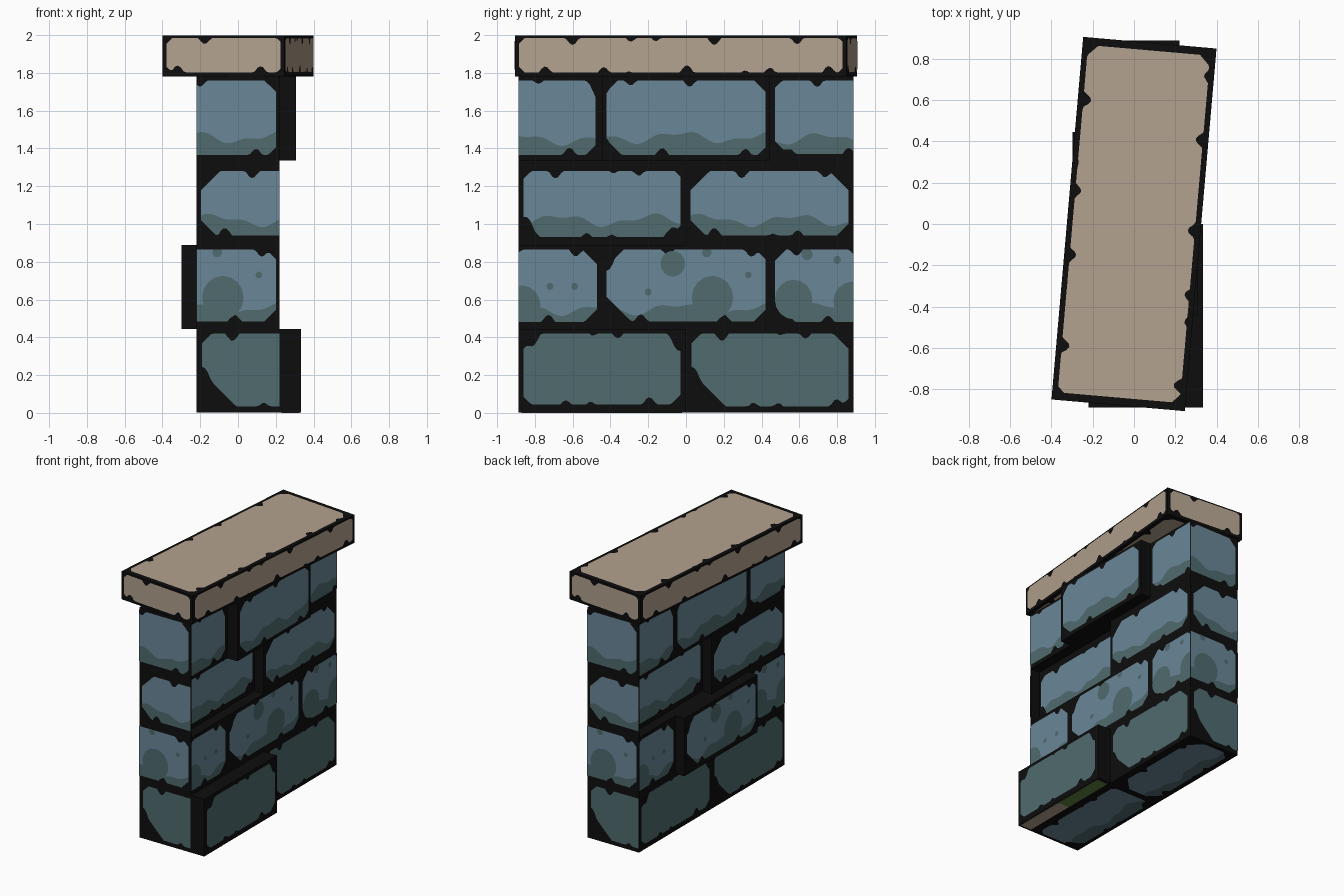
import bpy, bmesh, math
from mathutils import Matrix

if "Cube" in bpy.data.objects:
    bpy.data.objects.remove(bpy.data.objects["Cube"])


def material(name, rgb):
    m = bpy.data.materials.new(name)
    lin = [((c / 255 + 0.055) / 1.055) ** 2.4 for c in rgb]
    m.diffuse_color = (*lin, 1)
    m.use_nodes = True
    m.node_tree.nodes["Principled BSDF"].inputs["Base Color"].default_value = m.diffuse_color
    return m


BLACK = material("black mortar", (13, 13, 13))
BLUE = material("blue stone", (106, 135, 153))
MOSS = material("mossy stone", (80, 107, 111))
TAN = material("tan stone", (179, 162, 142))
GREEN = material("green edge", (95, 130, 65))
PALETTE = [BLUE, MOSS, TAN]

HX, HY, TOP = 0.22, 0.888, 1.78      # wall half sizes and height
ROW = TOP / 4
LIFT = 0.003


def box(name, lo, hi, mat, turn=0):
    bm = bmesh.new()
    bmesh.ops.create_cube(bm, size=1)
    for v in bm.verts:
        v.co = [(a + b) / 2 + c * (b - a) for a, b, c in zip(lo, hi, v.co)]
    bm.transform(Matrix.Rotation(turn, 4, 'Z'))
    return finish(name, bm, [mat])


def finish(name, bm, mats):
    me = bpy.data.meshes.new(name)
    bm.to_mesh(me)
    bm.free()
    for m in mats:
        me.materials.append(m)
    ob = bpy.data.objects.new(name, me)
    bpy.context.collection.objects.link(ob)
    return ob


# Stones of the wall pattern: row, column, u0, u1, z0, z1,
# corner chips (low left, low right, up left, up right), moss line
STONES = [
    (0, 0, -.86, -.03, .045, .42, .04, .05, .08, .07, .5),
    (0, 1, .03, .86, .035, .42, .18, .04, .05, .08, .5),
    (1, 0, -.86, -.03, .93, 1.28, .09, .06, .04, .03, 1.02),
    (1, 1, .025, .86, .94, 1.28, .08, .06, .10, .10, 1.02),
    (2, 0, -HY, -.47, .48, .865, 0, .07, 0, .08, .55),
    (2, 1, -.42, .42, .485, .865, .13, .06, .09, .05, .55),
    (2, 2, .47, HY, .48, .865, .11, 0, .06, 0, .55),
    (3, 0, -HY, -.48, 1.365, 1.76, 0, .05, 0, .05, 1.45),
    (3, 1, -.42, .42, 1.365, 1.76, .08, .04, .06, .06, 1.46),
    (3, 2, .47, HY, 1.37, 1.76, .07, 0, .04, 0, 1.45),
]
# Round moss patches: column of third row, u, z, radius
PATCHES = [(1, .14, .61, .11), (1, -.07, .79, .065), (1, .11, .85, .025), (1, .33, .73, .017),
           (1, -.2, .64, .018), (0, -.72, .67, .018), (0, -.59, .67, .018), (0, -.87, .57, .1),
           (2, .57, .6, .1), (2, .64, .84, .03), (2, .8, .81, .02), (2, .88, .59, .1)]


def chip(u, s):
    # irregular bites along an edge
    return .07 * max(0, math.sin(29 * u + s) * math.sin(13 * u + 2.3 * s) - .45)


def stone(bm, place, s, clip, d=0, flat=None):
    """Chipped stone face built as columns, split at the moss line."""
    _, _, u0, u1, z0, z1, ll, lr, ul, ur, moss = s
    seed = 3 * u0 + 7 * z0
    a, b = max(u0, clip[0]), min(u1, clip[1])
    if b - a < .01:
        return
    n = max(2, round((b - a) / .015))
    cols = []
    for i in range(n + 1):
        u = a + (b - a) * i / n
        lo = z0 + max(0, ll - (u - u0), lr - (u1 - u)) + chip(u, seed)
        hi = z1 - max(0, ul - (u - u0), ur - (u1 - u)) - chip(u, seed + 2)
        mid = moss + .025 * math.sin(13 * u + seed) + .012 * math.sin(31 * u)
        mid = min(hi, max(lo, mid))
        cols.append([bm.verts.new(place(u, z, d + LIFT)) for z in (lo, mid, hi)])
    for p, q in zip(cols, cols[1:]):
        for k, colour in ((0, 1), (1, 0)):
            pts = (p[k], q[k], q[k + 1], p[k + 1])
            if (pts[3].co - pts[0].co).length + (pts[2].co - pts[1].co).length > 1e-4:
                bm.faces.new(pts).material_index = colour if flat is None else flat


def patch(bm, place, s, p, clip, d):
    _, u, z, r = p
    a, b = max(s[2], clip[0]), min(s[3], clip[1])
    if u + r * .5 < a or u - r * .5 > b:
        return
    ring = []
    for i in range(16):
        t = math.tau * i / 16
        uu = min(b, max(a, u + r * math.cos(t)))
        zz = min(s[5], max(s[4], z + r * 1.05 * math.sin(t)))
        ring.append(bm.verts.new(place(uu, zz, d + LIFT + .002)))
    bm.faces.new(ring).material_index = 1


# Wall core with two pushed-in stones
core = box("wall_core", (-HX, -HY, .003), (HX, HY, TOP), BLACK)
e = .004
for name, lo, hi in (("right_pocket", (HX - .08, -HY + e, ROW * 2), (.4, 0, ROW * 3)),
                     ("left_pocket", (-.4, 0, ROW * 2), (-HX + .08, HY - e, ROW * 3))):
    cutter = box(name, lo, hi, BLACK)
    cutter.hide_render = True
    mod = core.modifiers.new(name, 'BOOLEAN')
    mod.operation, mod.solver, mod.object = 'DIFFERENCE', 'EXACT', cutter
    bpy.context.view_layer.objects.active = core
    bpy.ops.object.modifier_apply(modifier=name)
    bpy.data.objects.remove(cutter)

# Stones that stick out
box("right_bottom_block", (HX - .01, -HY, .003), (.333, 0, ROW), BLACK)
box("right_top_block", (HX - .01, -ROW, ROW * 3), (.307, ROW, TOP), BLACK)
box("left_block", (-.298, -ROW, ROW), (-HX + .01, ROW, ROW * 2), BLACK)

# Painted faces of the wall: placement, visible pattern range, offsets by (row, column)
FULL, SLICE = (-HY, HY), (0, 2 * HX)
SIDES = {
    "right_stones": (lambda u, z, d: (HX + d, u, z), FULL, {(0, 0): .113, (3, 1): .087, (1, 0): -.08}),
    "left_stones": (lambda u, z, d: (-HX - d, -u, z), FULL, {(2, 1): .078, (1, 0): -.08}),
    "front_stones": (lambda u, z, d: (u - HX, -HY - d, z), SLICE, {}),
    "back_stones": (lambda u, z, d: (HX - u, HY + d, z), SLICE, {}),
}
# pattern rows from the ground up: the third row of STONES sits second in height
HEIGHT_ORDER = {0: 0, 2: 1, 1: 2, 3: 3}
for name, (place, clip, shifts) in SIDES.items():
    bm = bmesh.new()
    for s in sorted(STONES, key=lambda t: HEIGHT_ORDER[t[0]]):
        d = shifts.get(s[:2], 0)
        stone(bm, place, s, clip, d)
        if s[0] == 2:
            for p in PATCHES:
                if p[0] == s[1]:
                    patch(bm, place, s, p, clip, d)
    finish(name, bm, PALETTE)

# Underside stones
bm = bmesh.new()
for s in STONES[2:4]:
    stone(bm, lambda u, z, d: (z - 1.115, u, 0), s, FULL)
finish("underside_stones", bm, PALETTE)
box("underside_tan_edge", (HX + .01, -.87, 0), (.325, -.45, .004), TAN)
box("underside_green_edge", (HX + .01, -.45, 0), (.325, -.02, .004), GREEN)

# Cap slab, slightly turned
CX, CY, CZ = .327, .884, 2.0
TURN = math.radians(-5)
box("cap_slab", (-CX + LIFT, -CY + LIFT, TOP), (CX - LIFT, CY - LIFT, CZ - LIFT), BLACK, TURN)
bm = bmesh.new()
ends = (0, 0, -CX + .025, CX - .025, TOP + .022, CZ - .015, .03, .02, .03, .02, 0)
longs = (0, 0, -CY + .025, CY - .025, TOP + .022, CZ - .015, .03, .02, .03, .02, 0)
flats = (0, 0, -CY + .04, CY - .04, -CX + .03, CX - .03, .04, .05, .03, .05, 0)
ANY = (-9, 9)
for place, s in ((lambda u, z, d: (CX, u, z), longs),
                 (lambda u, z, d: (-CX, -u, z), longs),
                 (lambda u, z, d: (u, -CY, z), ends),
                 (lambda u, z, d: (-u, CY, z), ends),
                 (lambda u, v, d: (-v, u, CZ), flats),
                 (lambda u, v, d: (v, u, TOP - LIFT), flats)):
    stone(bm, place, s, ANY, flat=2)
bm.transform(Matrix.Rotation(TURN, 4, 'Z'))
finish("cap_faces", bm, PALETTE)
